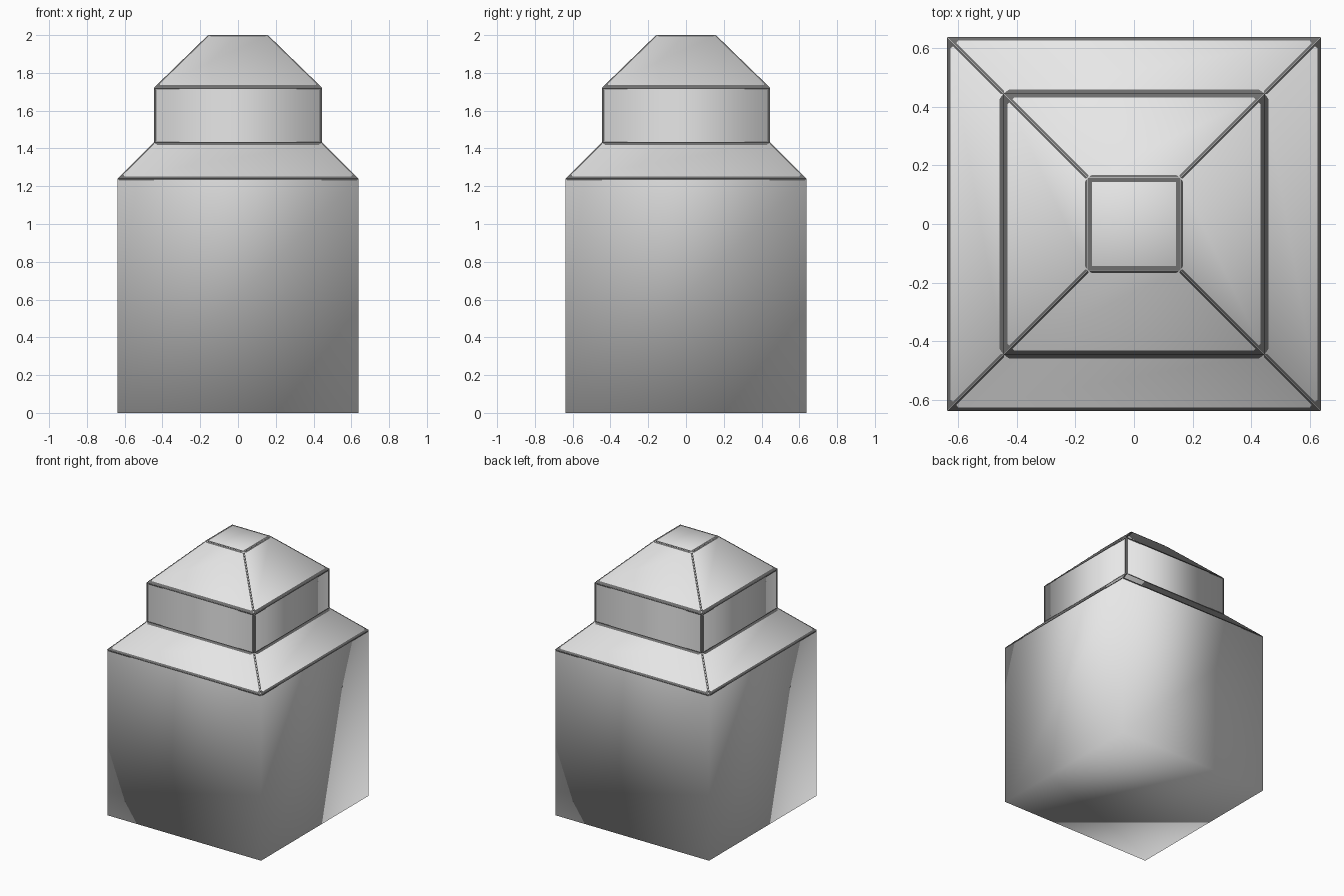
import bpy, bmesh
from mathutils import Vector

if "Cube" in bpy.data.objects:
    bpy.data.objects.remove(bpy.data.objects["Cube"])

# Square bottle profile: (half width, height)
profile = [(0.637, 0.0), (0.637, 1.24), (0.445, 1.43), (0.445, 1.72), (0.157, 2.0)]
corners = [(-1, -1), (1, -1), (1, 1), (-1, 1)]


def material(name, value):
    mat = bpy.data.materials.new(name)
    mat.diffuse_color = (value, value, value, 1)
    mat.use_nodes = True
    mat.node_tree.nodes["Principled BSDF"].inputs["Base Color"].default_value = mat.diffuse_color
    return mat


def make_object(name, bm, mat):
    mesh = bpy.data.meshes.new(name)
    bm.to_mesh(mesh)
    bm.free()
    mesh.materials.append(mat)
    bpy.context.collection.objects.link(bpy.data.objects.new(name, mesh))


grey = material("light_grey", 0.8)
dark = material("dark_grey", 0.16)
points = [[Vector((sx * h, sy * h, z)) for sx, sy in corners] for h, z in profile]

# Bottle: stack of square rings; each band is smooth, with sharp seams between
bm = bmesh.new()
rings = [[bm.verts.new(p) for p in ring] for ring in points]
for low, high in zip(rings, rings[1:]):
    for i in range(4):
        j = (i + 1) % 4
        bm.faces.new((low[i], low[j], high[j], high[i]))
bm.faces.new(rings[0][::-1])
bm.faces.new(rings[-1])
for f in bm.faces:
    f.smooth = True
for ring in rings[1:4]:
    for i in range(4):
        bm.edges.get((ring[i], ring[(i + 1) % 4])).smooth = False
make_object("square_bottle", bm, grey)

# Dark edge lines: thin plates along the borders of the panels
bm = bmesh.new()


def plate(pts, normal):
    bm.faces.new([bm.verts.new(p + normal * 0.002) for p in pts])


def outline(quad, widths, corner=0):
    normal = (quad[1] - quad[0]).cross(quad[3] - quad[0]).normalized()
    for i, w in enumerate(widths):
        a, b = quad[i], quad[(i + 1) % 4]
        along = (b - a).normalized()
        inward = normal.cross(along) * w
        if w:
            plate((a, b, b + inward - along * w, a + inward + along * w), normal)
    # small filled triangles in the lower corners
    if corner:
        a, b, c, d = quad
        side = (b - a).normalized() * corner
        plate((a, a + side, a + (d - a).normalized() * corner), normal)
        plate((b, b + (c - b).normalized() * corner, b - side), normal)


# Per band: widths of the bottom, right, top and left lines, and corner size
bands = [((0, 0, 0.006, 0), 0),
         ((0.015, 0.008, 0.018, 0.008), 0.045),
         ((0.004, 0.012, 0.006, 0.012), 0),
         ((0.02, 0.008, 0.012, 0.008), 0.045)]
for (low, high), (widths, corner) in zip(zip(points, points[1:]), bands):
    for i in range(4):
        j = (i + 1) % 4
        outline((low[i], low[j], high[j], high[i]), widths, corner)
outline(points[-1], (0.014,) * 4)
make_object("edge_lines", bm, dark)
